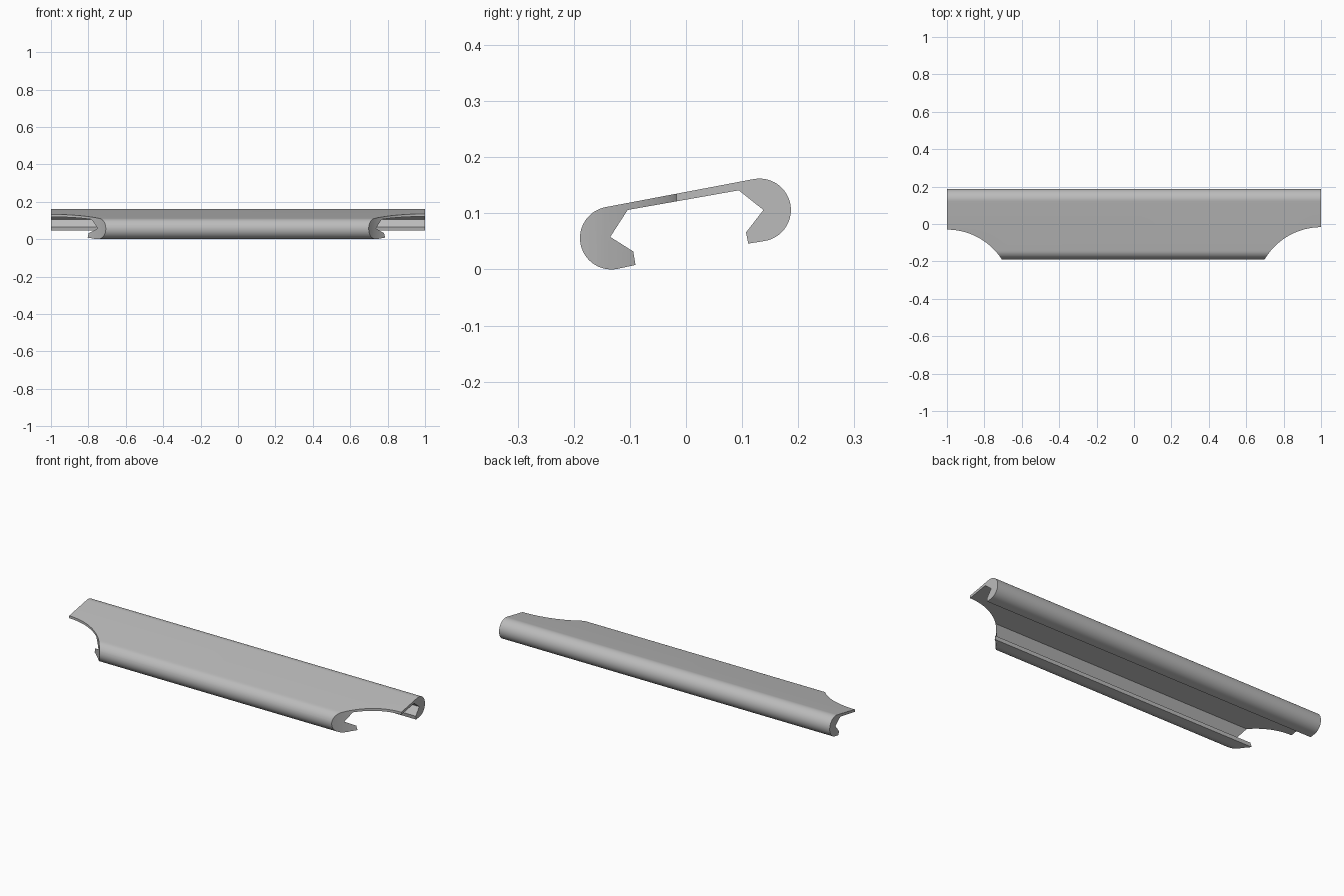
import bpy, bmesh, math

if "Cube" in bpy.data.objects:
    bpy.data.objects.remove(bpy.data.objects["Cube"])

grey = bpy.data.materials.new("plain_grey")
grey.diffuse_color = (0.5, 0.5, 0.5, 1)
grey.use_nodes = True
grey.node_tree.nodes["Principled BSDF"].inputs["Base Color"].default_value = grey.diffuse_color

R = 0.056                       # radius of the rounded edges
TILT = math.degrees(math.atan2(0.05, 0.264))


def arc(cy, cz, start, end, steps=28):
    """Points of a rounded edge in the y-z plane."""
    out = []
    for i in range(steps + 1):
        a = math.radians(start + (end - start) * i / steps)
        out.append((cy + R * math.cos(a), cz + R * math.sin(a)))
    return out


def prism(name, points, to_3d, offset):
    """Extrude a closed outline along an offset vector."""
    bm = bmesh.new()
    face = bm.faces.new([bm.verts.new(to_3d(*p)) for p in points])
    ext = bmesh.ops.extrude_face_region(bm, geom=[face])
    verts = [v for v in ext["geom"] if isinstance(v, bmesh.types.BMVert)]
    bmesh.ops.translate(bm, verts=verts, vec=offset)
    bmesh.ops.recalc_face_normals(bm, faces=bm.faces[:])
    mesh = bpy.data.meshes.new(name)
    bm.to_mesh(mesh)
    bm.free()
    obj = bpy.data.objects.new(name, mesh)
    bpy.context.collection.objects.link(obj)
    return obj


# Rail section: front hook, thin sloping web, back hook
profile = arc(-0.133, 0.056, 90 + TILT, 270 + TILT)
profile += [(-0.09, 0.008), (-0.094, 0.032), (-0.135, 0.058), (-0.104, 0.106),
            (0.094, 0.141), (0.138, 0.106), (0.107, 0.066), (0.111, 0.046)]
profile += arc(0.131, 0.106, -90 + TILT, 90 + TILT)
rail = prism("rail", profile, lambda y, z: (-1, y, z), (2, 0, 0))
rail.data.materials.append(grey)

# Round notches in the two front corners
for side, x, y in (("left", -1, -0.38), ("right", 1, -0.367)):
    circle = [(x + 0.35 * math.cos(i * math.tau / 128),
               y + 0.35 * math.sin(i * math.tau / 128)) for i in range(128)]
    cutter = prism(side + "_notch_cutter", circle,
                   lambda px, py: (px, py, -0.1), (0, 0, 0.5))
    cutter.hide_render = True
    cutter.hide_set(True)
    cut = rail.modifiers.new(side + "_notch", "BOOLEAN")
    cut.operation = "DIFFERENCE"
    cut.solver = "EXACT"
    cut.object = cutter

# Apply the notches, then shade smooth with sharp edges kept
bpy.context.view_layer.objects.active = rail
rail.select_set(True)
for mod in list(rail.modifiers):
    bpy.ops.object.modifier_apply(modifier=mod.name)
bpy.ops.object.shade_smooth_by_angle(angle=math.radians(30))
for obj in list(bpy.data.objects):
    if obj.name.endswith("cutter"):
        bpy.data.objects.remove(obj)
